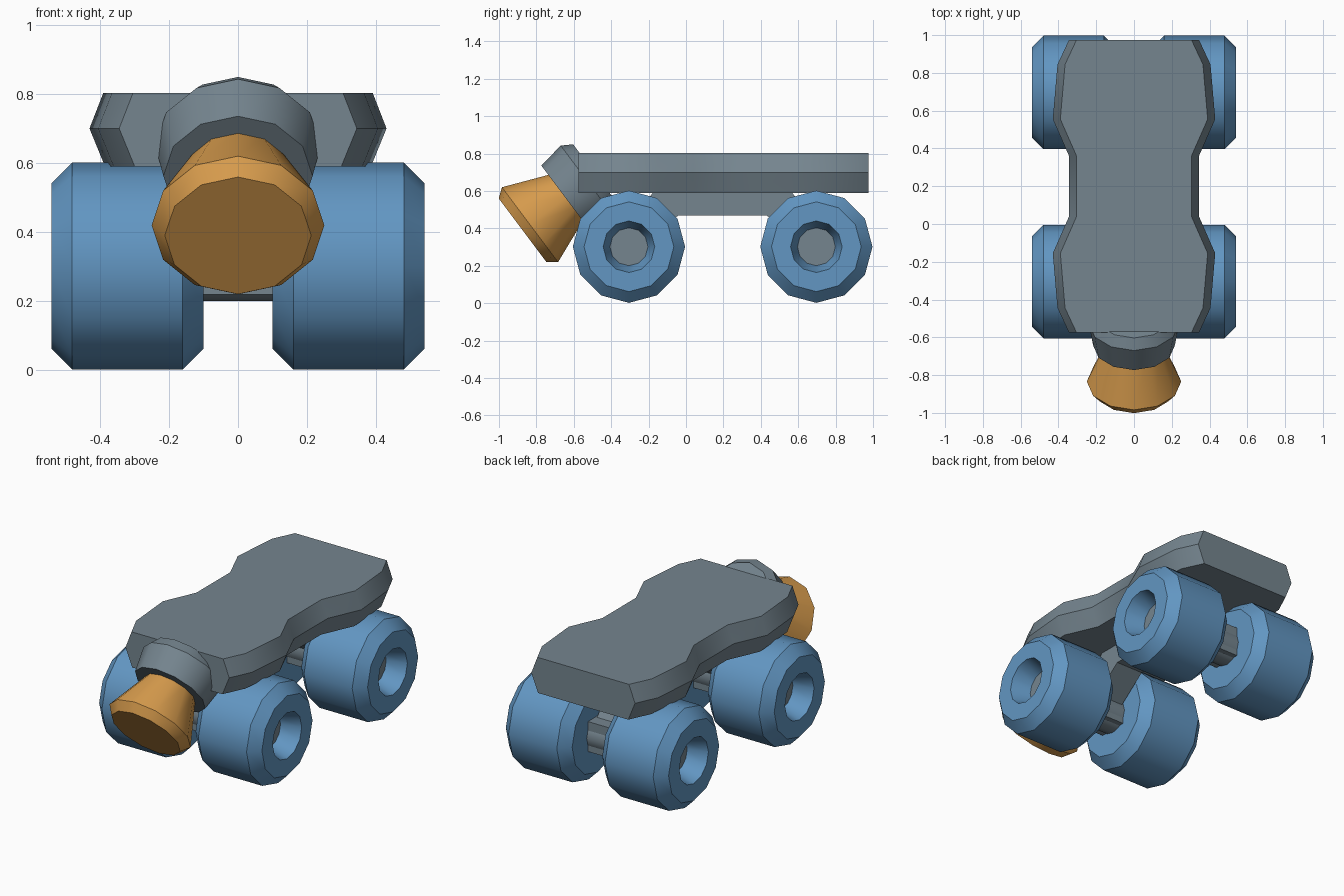
import bpy, bmesh, math
from mathutils import Vector

if "Cube" in bpy.data.objects:
    bpy.data.objects.remove(bpy.data.objects["Cube"])


def material(name, color):
    m = bpy.data.materials.new(name)
    m.diffuse_color = (*color, 1)
    m.use_nodes = True
    m.node_tree.nodes["Principled BSDF"].inputs["Base Color"].default_value = m.diffuse_color
    return m


GREY = material("slate grey", (0.178, 0.235, 0.275))
BLUE = material("wheel blue", (0.122, 0.305, 0.54))
ORANGE = material("stopper orange", (0.70, 0.34, 0.076))


def loft(name, rings, mat, closed=False):
    """Join equal-length rings of points; cap the ends unless closed."""
    bm = bmesh.new()
    rows = [[bm.verts.new(p) for p in ring] for ring in rings]
    n = len(rows[0])
    for a, b in zip(rows, rows[1:]):
        for i in range(n):
            j = (i + 1) % n
            bm.faces.new((a[i], a[j], b[j], b[i]))
    bm.faces.new(rows[0])
    bm.faces.new(rows[-1])
    bmesh.ops.recalc_face_normals(bm, faces=bm.faces)
    me = bpy.data.meshes.new(name)
    bm.to_mesh(me)
    bm.free()
    me.materials.append(mat)
    me.shade_smooth()
    me.set_sharp_from_angle(angle=math.radians(35))
    ob = bpy.data.objects.new(name, me)
    bpy.context.collection.objects.link(ob)
    return ob


def lathe(name, origin, axis, up, profile, mat, sides=12):
    """Turn (distance, radius) pairs around an axis."""
    o, a, u = Vector(origin), Vector(axis), Vector(up)
    s = a.cross(u)
    ang = [2 * math.pi * i / sides for i in range(sides)]
    return loft(name, [[o + a * t + (u * math.cos(k) + s * math.sin(k)) * r for k in ang]
                       for t, r in profile], mat)


# Deck: waisted outline with a hexagonal edge
half = [(0.344, -0.575), (0.405, -0.445), (0.43, -0.155), (0.344, 0.04),
        (0.344, 0.36), (0.43, 0.555), (0.405, 0.845), (0.344, 0.975)]
outline = half + [(-x, y) for x, y in reversed(half)]
loft("deck", [[(x - math.copysign(inset, x), y, z) for x, y in outline]
              for z, inset in ((0.59, 0.045), (0.70, 0), (0.803, 0.04))], GREY)

# Arched frame joining both axles under the deck
arch = [(-0.17, 0.60), (-0.34, 0.38), (-0.26, 0.30), (-0.04, 0.47),
        (0.43, 0.47), (0.65, 0.30), (0.73, 0.38), (0.56, 0.60)]
loft("frame_arch", [[(x, y, z) for y, z in arch] for x in (-0.09, 0.09)], GREY)

# Axles and wheels
wheel = [(0.10, 0.24), (0.16, 0.30), (0.48, 0.30), (0.54, 0.24),
         (0.54, 0.138), (0.42, 0.10)]
for end, y in (("front", -0.305), ("rear", 0.697)):
    block = [(y - 0.09, 0.22), (y + 0.09, 0.22), (y + 0.09, 0.40), (y - 0.09, 0.40)]
    loft(end + "_axle_block", [[(x, p, q) for p, q in block] for x in (-0.12, 0.12)], GREY)
    lathe(end + "_axle", (0, y, 0.302), (1, 0, 0), (0, 0, 1),
          [(-0.425, 0.102), (0.425, 0.102)], GREY)
    for side, d in (("left", -1), ("right", 1)):
        lathe(f"{end}_{side}_wheel", (0, y, 0.302), (d, 0, 0), (0, 0, 1), wheel, BLUE)

# Tilted toe stopper and its holder
rim, back, up = (0, -0.834, 0.42), (0, 0.8, 0.6), (0, -0.6, 0.8)
lathe("toe_stopper", rim, back, up, [(-0.05, 0.212), (0, 0.25), (0.26, 0.145)], ORANGE)
lathe("stopper_holder", rim, back, up, [(0.238, 0.216), (0.385, 0.24), (0.442, 0.205)], GREY)
